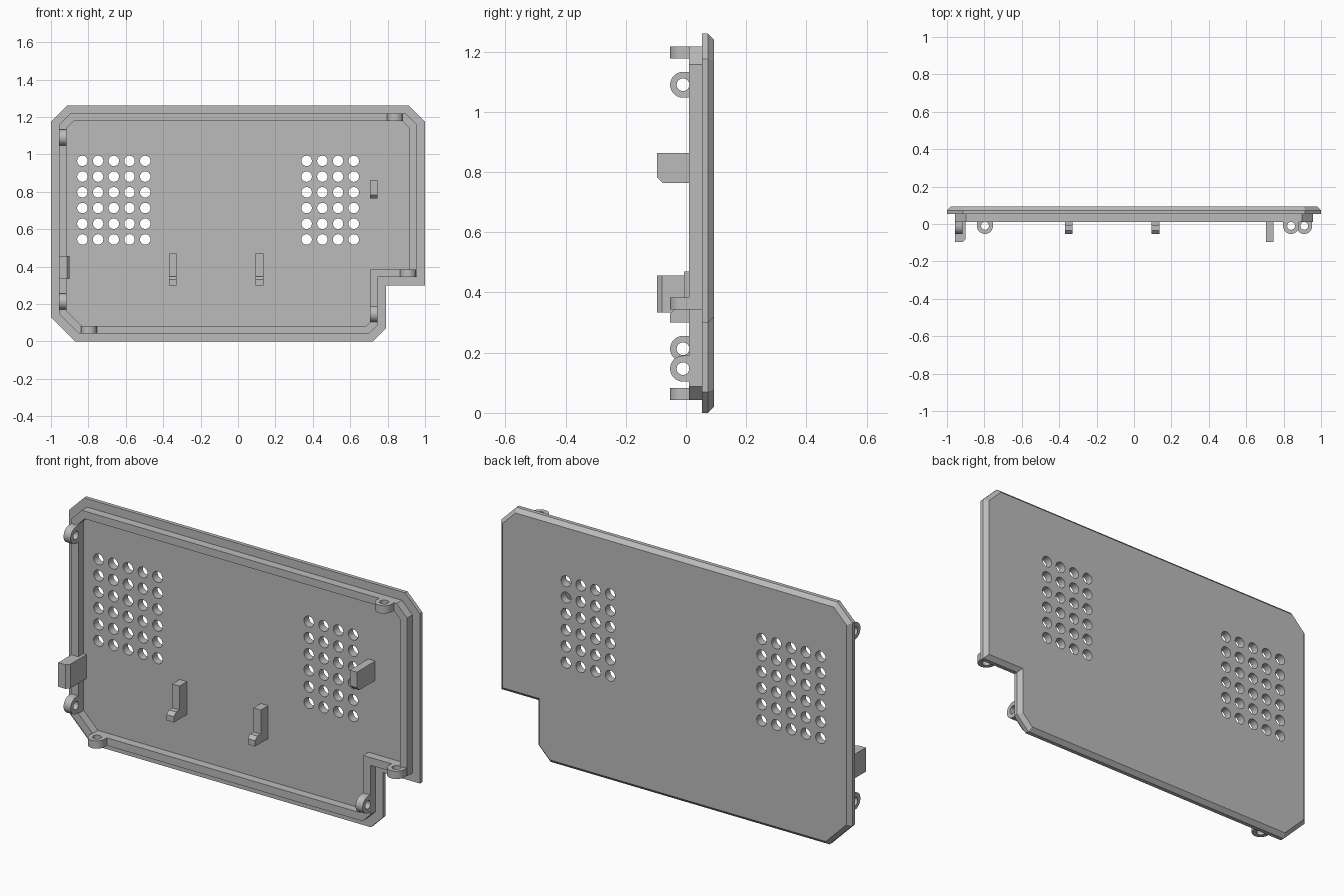
import bpy, bmesh, math
from mathutils import Matrix, Vector

if "Cube" in bpy.data.objects:
    bpy.data.objects.remove(bpy.data.objects["Cube"])

grey = bpy.data.materials.new("plain grey")
grey.use_nodes = True
colour = (0.5, 0.5, 0.5, 1)
grey.diffuse_color = colour
grey.node_tree.nodes["Principled BSDF"].inputs["Base Color"].default_value = colour

FLOOR = 0.053      # inner face of the panel
RIM_FRONT = 0.01   # front edge of the raised rim
RIM_OUT, RIM_IN = 0.043, 0.083


def finish(name, bm):
    bmesh.ops.recalc_face_normals(bm, faces=bm.faces)
    mesh = bpy.data.meshes.new(name)
    bm.to_mesh(mesh)
    bm.free()
    mesh.materials.append(grey)
    obj = bpy.data.objects.new(name, mesh)
    bpy.context.collection.objects.link(obj)
    return obj


def smooth(obj):
    bpy.ops.object.select_all(action="DESELECT")
    obj.select_set(True)
    bpy.context.view_layer.objects.active = obj
    bpy.ops.object.shade_smooth_by_angle(angle=math.radians(30))


def loft(name, loops, closed=False):
    """Skin successive loops; cap the ends, or join last to first if closed."""
    bm = bmesh.new()
    rings = [[bm.verts.new(p) for p in loop] for loop in loops]
    pairs = list(zip(rings, rings[1:]))
    if closed:
        pairs.append((rings[-1], rings[0]))
    else:
        bm.faces.new(rings[0])
        bm.faces.new(rings[-1])
    for a, b in pairs:
        for i in range(len(a)):
            j = (i + 1) % len(a)
            bm.faces.new((a[i], a[j], b[j], b[i]))
    return finish(name, bm)


# Panel outline in x and z, counter-clockwise
outline = [Vector(p) for p in (
    (-1, 0.13), (-0.87, 0), (0.72, 0), (0.79, 0.07), (0.79, 0.30), (1, 0.30),
    (1, 1.175), (0.915, 1.26), (-0.915, 1.26), (-1, 1.175))]


def inset(distance, y):
    """Outline moved inwards by a distance, placed at depth y."""
    points = []
    for i, p in enumerate(outline):
        d1 = (p - outline[i - 1]).normalized()
        d2 = (outline[(i + 1) % len(outline)] - p).normalized()
        n1, n2 = Vector((-d1.y, d1.x)), Vector((-d2.y, d2.x))
        q = p + (n1 + n2) * distance / (1 + n1.dot(n2))
        points.append((q.x, y, q.y))
    return points


# Panel with bevelled back edge
panel = loft("panel", [inset(0, FLOOR), inset(0, 0.073), inset(0.02, 0.093)])

# Speaker and vent holes
bm = bmesh.new()
for start, columns in ((-0.832, 5), (0.367, 4)):
    for c in range(columns):
        for r in range(6):
            place = Matrix.Translation((start + c * 0.084, 0.07, 0.545 + r * 0.084))
            bmesh.ops.create_cone(
                bm, cap_ends=True, segments=24, radius1=0.028, radius2=0.028,
                depth=0.2, matrix=place @ Matrix.Rotation(math.pi / 2, 4, "X"))
cutter = finish("hole_cutter", bm)
cutter.hide_render = True
cut = panel.modifiers.new("holes", "BOOLEAN")
cut.operation, cut.solver, cut.object = "DIFFERENCE", "EXACT", cutter
bpy.context.view_layer.objects.active = panel
bpy.ops.object.modifier_apply(modifier=cut.name)
bpy.data.objects.remove(cutter)
smooth(panel)

# Raised rim
loft("rim", [inset(RIM_OUT, FLOOR + 0.005), inset(RIM_OUT, RIM_FRONT),
             inset(RIM_IN, RIM_FRONT), inset(RIM_IN, FLOOR + 0.005)], closed=True)


def lug(name, axis, low, centre):
    """Screw eyelet standing on the rim, drilled along x or z."""
    radius, bore, base, width, sides = 0.043, 0.021, 0.021, 0.04, 28
    outer, inner = [], []
    for i in range(sides):
        a = 2 * math.pi * i / sides
        c, s = math.cos(a), math.sin(a)
        reach = radius
        if s > 0.001:
            reach = min(radius / max(abs(c), 0.001), base / s)
        outer.append((reach * c, reach * s))
        inner.append((bore * c, bore * s))

    def put(points, along):
        if axis == "x":
            return [(along, v - 0.01, centre + u) for u, v in points]
        return [(centre + u, v - 0.01, along) for u, v in points]

    high = low + width
    smooth(loft(name, [put(outer, low), put(outer, high),
                       put(inner, high), put(inner, low)], closed=True))


# Screw lugs around the rim
lug("upper_right_side_lug", "x", -0.957, 1.09)
lug("lower_right_side_lug", "x", -0.957, 0.213)
lug("notch_side_lug", "x", 0.707, 0.147)
lug("top_lug", "z", 1.177, 0.84)
lug("notch_top_lug", "z", 0.343, 0.91)
lug("bottom_lug", "z", 0.043, -0.797)


def slab(name, profile, x0, x1):
    """Profile in y and z, extruded along x."""
    loft(name, [[(x, y, z) for y, z in profile] for x in (x0, x1)])


# Two support hooks with a chamfered foot
back = FLOOR + 0.005
hook = [(back, 0.47), (-0.007, 0.47), (-0.007, 0.347), (-0.035, 0.347),
        (-0.053, 0.33), (-0.053, 0.30), (back, 0.30)]
slab("right_hook", hook, -0.37, -0.328)
slab("left_hook", hook, 0.093, 0.135)

# Tall clip beside the left vent
slab("left_clip", [(back, 0.863), (-0.097, 0.863), (-0.097, 0.783),
                   (-0.077, 0.763), (back, 0.763)], 0.705, 0.745)

# Clip on the right rim, chamfered on its inner edge
clip = [(-0.957, back), (-0.957, -0.097), (-0.915, -0.097), (-0.9, -0.08), (-0.9, back)]
loft("right_clip", [[(x, y, z) for x, y in clip] for z in (0.333, 0.457)])
